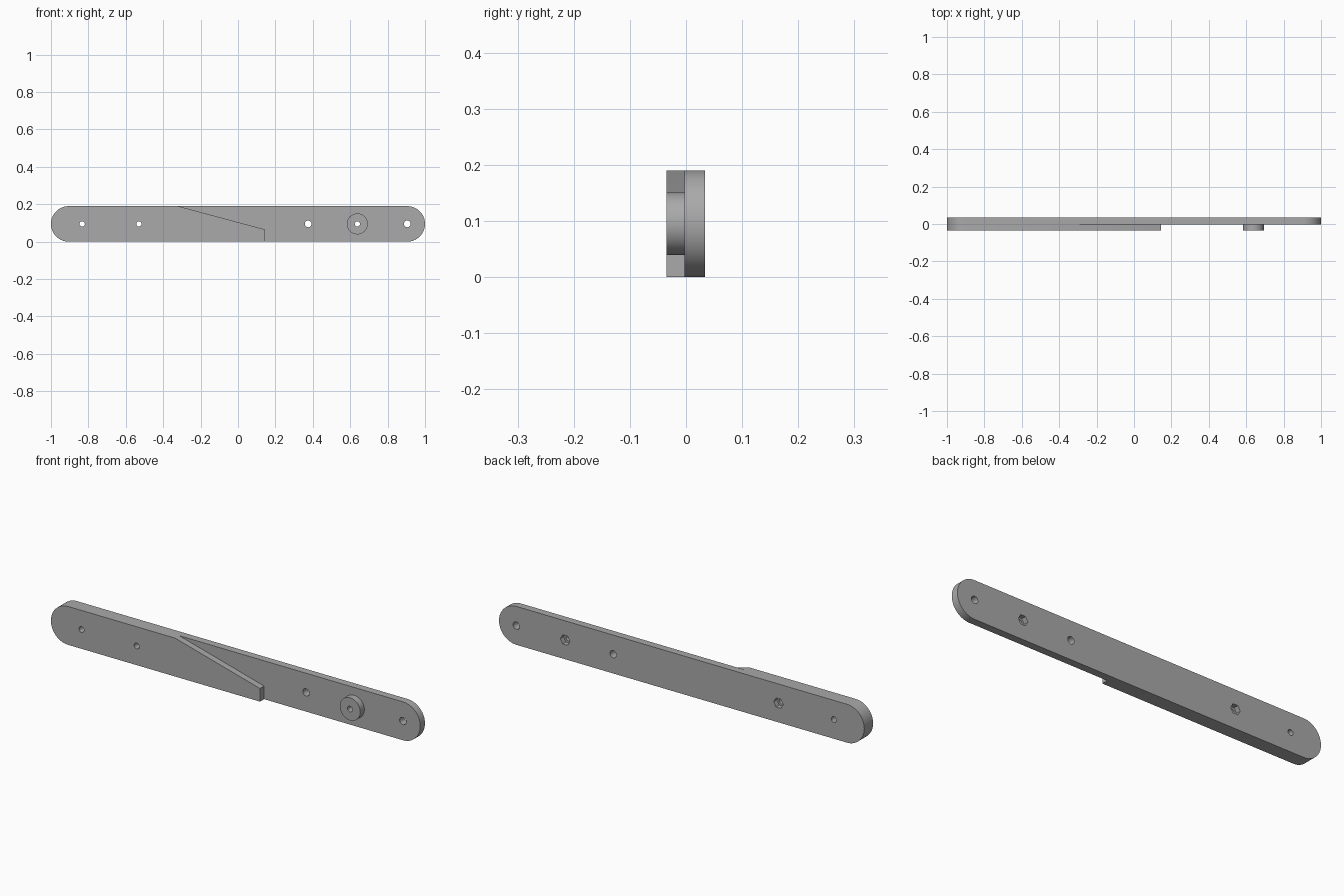
import bpy
import bmesh
from math import cos, sin, pi

FRONT, STEP, BACK = -0.035, -0.003, 0.034
R = 0.095  # half height of the bar

cube = bpy.data.objects.get("Cube")
if cube:
    bpy.data.objects.remove(cube, do_unlink=True)

grey = bpy.data.materials.new("grey plastic")
grey.use_nodes = True
grey.diffuse_color = (0.4, 0.4, 0.4, 1)
grey.node_tree.nodes["Principled BSDF"].inputs["Base Color"].default_value = (0.4, 0.4, 0.4, 1)


def arc(x, z, r, start, end, n):
    steps = [start + (end - start) * i / n for i in range(n + 1)]
    return [(x + r * cos(a), z + r * sin(a)) for a in steps]


def circle(x, r, n):
    return arc(x, R, r, 0, 2 * pi, n)[:-1]


def prism(name, outline, y0, y1):
    """Extrude an x-z outline along y."""
    bm = bmesh.new()
    face = bm.faces.new([bm.verts.new((x, y0, z)) for x, z in outline])
    ext = bmesh.ops.extrude_face_region(bm, geom=[face])
    moved = [g for g in ext["geom"] if isinstance(g, bmesh.types.BMVert)]
    bmesh.ops.translate(bm, verts=moved, vec=(0, y1 - y0, 0))
    bmesh.ops.recalc_face_normals(bm, faces=bm.faces)
    mesh = bpy.data.meshes.new(name)
    bm.to_mesh(mesh)
    bm.free()
    mesh.materials.append(grey)
    obj = bpy.data.objects.new(name, mesh)
    bpy.context.collection.objects.link(obj)
    return obj


def combine(target, tool, operation):
    mod = target.modifiers.new("combine", 'BOOLEAN')
    mod.operation, mod.solver, mod.object = operation, 'EXACT', tool
    bpy.context.view_layer.objects.active = target
    bpy.ops.object.modifier_apply(modifier=mod.name)
    bpy.data.objects.remove(tool, do_unlink=True)


# Round-ended bar
outline = arc(1 - R, R, R, -pi / 2, pi / 2, 32) + arc(R - 1, R, R, pi / 2, 3 * pi / 2, 32)
bar = prism("bar", outline, FRONT, BACK)

# Thin right half, leaving a sloping shoulder
step = [(-0.506, 0.24), (0.145, 0.065), (0.145, -0.05), (1.1, -0.05), (1.1, 0.24)]
combine(bar, prism("step_cutter", step, FRONT - 0.05, STEP), 'DIFFERENCE')

# Round boss
combine(bar, prism("boss", circle(0.638, 0.056, 48), FRONT, 0.01), 'UNION')

# Through holes
for x, r in ((-0.833, 0.014), (-0.53, 0.014), (0.375, 0.018), (0.638, 0.014), (0.905, 0.018)):
    combine(bar, prism("hole_cutter", circle(x, r, 24), -0.1, 0.1), 'DIFFERENCE')

# Hexagonal nut pockets in the back
for x in (-0.53, 0.638):
    combine(bar, prism("pocket_cutter", circle(x, 0.026, 6), BACK - 0.025, 0.1), 'DIFFERENCE')

bpy.ops.object.select_all(action='DESELECT')
bar.select_set(True)
bpy.context.view_layer.objects.active = bar
bpy.ops.object.shade_smooth_by_angle(angle=pi / 6)
